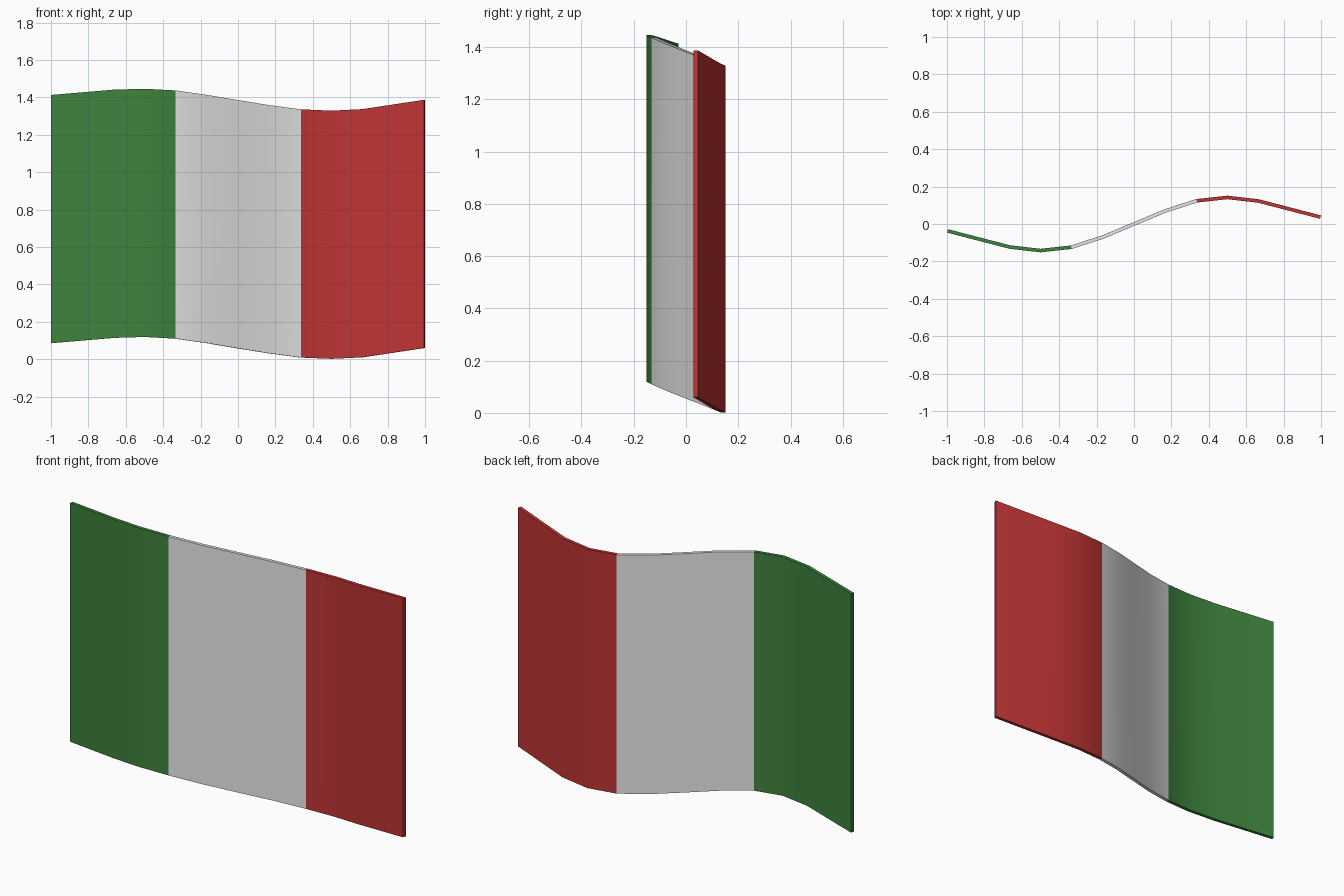
import bpy, bmesh
from mathutils import Vector

if "Cube" in bpy.data.objects:
    bpy.data.objects.remove(bpy.data.objects["Cube"])

# Wave centreline seen from above: x, y, height of bottom edge
WAVE = [(-0.997, -0.037, 0.086), (-0.665, -0.123, 0.114), (-0.5, -0.142, 0.119),
        (-0.335, -0.124, 0.110), (-0.167, -0.070, 0.086), (0, 0, 0.058),
        (0.167, 0.070, 0.031), (0.335, 0.124, 0.009), (0.5, 0.142, 0.002),
        (0.665, 0.123, 0.010), (0.997, 0.037, 0.060)]
HEIGHT = 1.327
HALF = 0.0095


def material(name, rgb):
    m = bpy.data.materials.new(name)
    m.diffuse_color = (*rgb, 1)
    m.use_nodes = True
    m.node_tree.nodes["Principled BSDF"].inputs["Base Color"].default_value = m.diffuse_color
    return m


mats = [material("green", (0.048, 0.225, 0.048)),
        material("white", (0.8, 0.8, 0.8)),
        material("red", (0.52, 0.034, 0.034))]

# Cloth: a rectangular section carried along the wave
bm = bmesh.new()
rings = []
for i, (x, y, z) in enumerate(WAVE):
    a, b = WAVE[max(i - 1, 0)], WAVE[min(i + 1, len(WAVE) - 1)]
    n = Vector((a[1] - b[1], b[0] - a[0], 0)).normalized() * HALF
    p, up = Vector((x, y, z)), Vector((0, 0, HEIGHT))
    rings.append([bm.verts.new(v) for v in (p - n, p + n, p + n + up, p - n + up)])
for r, s in zip(rings, rings[1:]):
    for k in range(4):
        j = (k + 1) % 4
        bm.faces.new((r[k], r[j], s[j], s[k]))
bm.faces.new(rings[0])
bm.faces.new(rings[-1])
bmesh.ops.recalc_face_normals(bm, faces=bm.faces)

# Three vertical bands by position along x
for f in bm.faces:
    x = f.calc_center_median().x
    f.material_index = 0 if x < -0.335 else 1 if x < 0.335 else 2

mesh = bpy.data.meshes.new("flag_cloth")
bm.to_mesh(mesh)
bm.free()
for m in mats:
    mesh.materials.append(m)
flag = bpy.data.objects.new("flag_cloth", mesh)
bpy.context.collection.objects.link(flag)
bpy.context.view_layer.objects.active = flag
flag.select_set(True)
bpy.ops.object.shade_smooth_by_angle()
